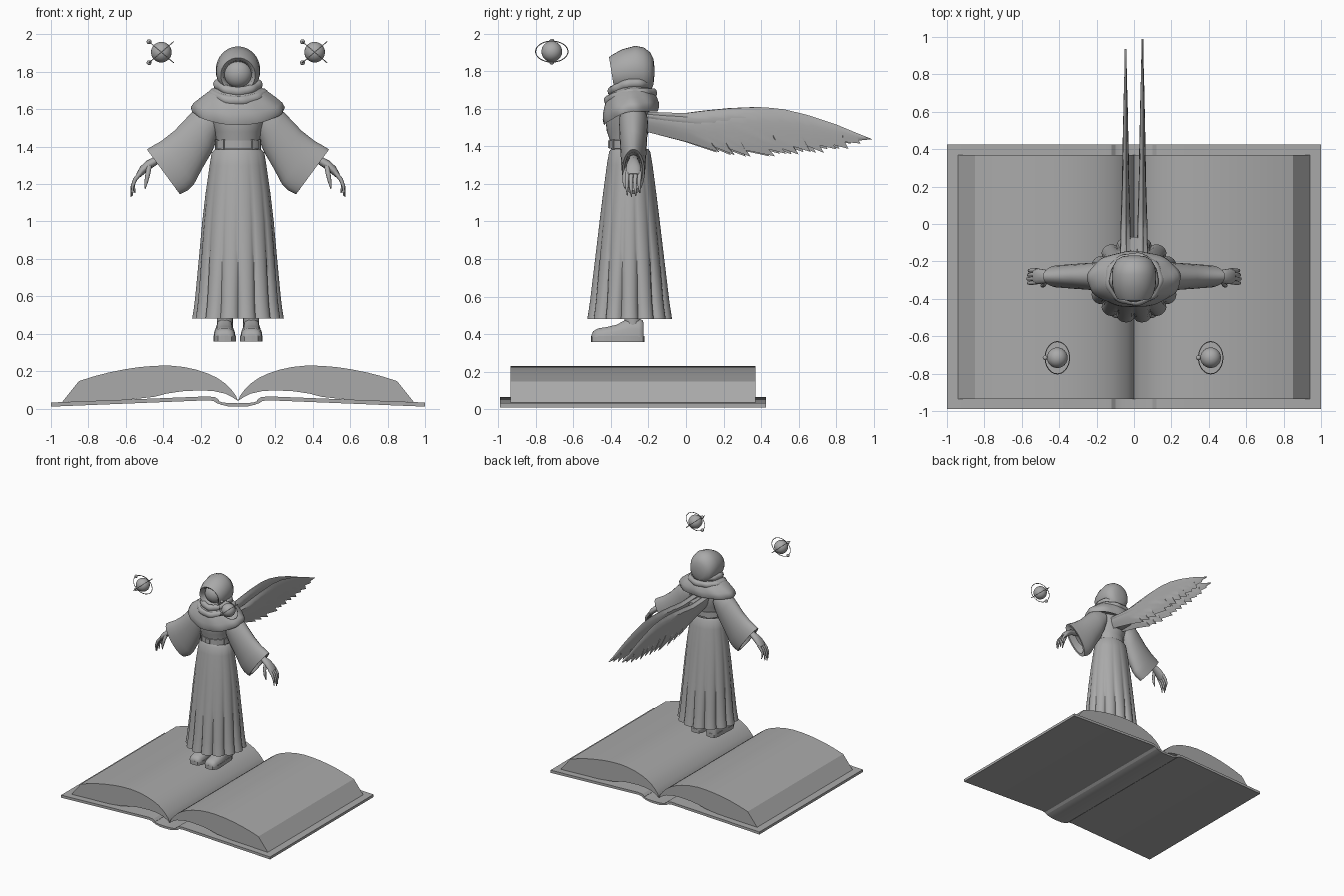
import bpy, math
from math import sin, cos, pi
from mathutils import Vector as V

if "Cube" in bpy.data.objects:
    bpy.data.objects.remove(bpy.data.objects["Cube"])

mat = bpy.data.materials.new("stone grey")
mat.diffuse_color = (0.4, 0.4, 0.4, 1)
mat.use_nodes = True
mat.node_tree.nodes["Principled BSDF"].inputs["Base Color"].default_value = mat.diffuse_color
CY = -0.3  # depth of the figure's axis


def make(name, verts, faces, smooth=40):
    me = bpy.data.meshes.new(name)
    me.from_pydata([tuple(v) for v in verts], [], faces)
    me.materials.append(mat)
    ob = bpy.data.objects.new(name, me)
    bpy.context.collection.objects.link(ob)
    bpy.ops.object.select_all(action='DESELECT')
    ob.select_set(True)
    bpy.context.view_layer.objects.active = ob
    bpy.ops.object.mode_set(mode='EDIT')
    bpy.ops.mesh.select_all(action='SELECT')
    bpy.ops.mesh.normals_make_consistent(inside=False)
    bpy.ops.object.mode_set(mode='OBJECT')
    bpy.ops.object.shade_smooth_by_angle(angle=math.radians(smooth))
    return ob


def loft(name, rings, caps=(True, True), closed=False, smooth=40):
    n, m = len(rings[0]), len(rings)
    faces = []
    for i in range(m if closed else m - 1):
        a, b = i * n, (i + 1) % m * n
        faces += [(a + j, a + (j + 1) % n, b + (j + 1) % n, b + j) for j in range(n)]
    if not closed:
        if caps[0]:
            faces.append(tuple(range(n))[::-1])
        if caps[1]:
            faces.append(tuple(range((m - 1) * n, m * n)))
    return make(name, [p for r in rings for p in r], faces, smooth)


def ell(c, u, v, n=24):
    c, u, v = V(c), V(u), V(v)
    return [c + u * cos(2 * pi * k / n) + v * sin(2 * pi * k / n) for k in range(n)]


def level(z, rx, ry, cy=CY, n=32):
    return ell((0, cy, z), (rx, 0, 0), (0, ry, 0), n)


def tube(name, pts, radii, n=10):
    pts, rings = [V(p) for p in pts], []
    for i, p in enumerate(pts):
        d = (pts[min(i + 1, len(pts) - 1)] - pts[max(i - 1, 0)]).normalized()
        u = d.cross(V((0, 1, 0))).normalized()
        rings.append(ell(p, u * radii[i], d.cross(u) * radii[i], n))
    return loft(name, rings, smooth=60)


def ball(name, c, r, n=20):
    rings = [ell(V(c) + V((0, 0, -r * cos(pi * i / n))), (r * sin(pi * i / n), 0, 0),
                 (0, r * sin(pi * i / n), 0), n) for i in range(1, n)]
    return loft(name, rings, smooth=60)


def extrude_y(name, prof, y0, y1):
    return loft(name, [[V((x, y, z)) for x, z in prof] for y in (y0, y1)], smooth=25)


# Open book: page blocks, covers and spine
for s, side in ((1, "right"), (-1, "left")):
    pages = [(0, .04), (.012, .07), (.035, .1), (.07, .135), (.11, .163), (.16, .187), (.22, .207),
             (.29, .222), (.37, .23), (.45, .228), (.53, .221), (.61, .209), (.69, .193),
             (.77, .172), (.85, .147), (.94, .035), (.6, .046), (.45, .062), (.38, .08),
             (.3, .092), (.2, .097), (.13, .093), (.07, .08), (.03, .06)]
    extrude_y(side + "_pages", [(s * x, z) for x, z in pages], -.935, .37)
    cover = [(.1, .043), (.12, .06), (.16, .065), (1, .032), (1, .01), (.16, .044), (.13, .04), (.11, .026)]
    extrude_y(side + "_cover", [(s * x, z) for x, z in cover], -.99, .425)
arc = [(-.115, .045), (-.09, .034), (-.06, .03), (0, .028), (.06, .03), (.09, .034), (.115, .045)]
under = [(.115, .03), (.09, .02), (.055, .012), (.025, .01), (-.025, .01), (-.055, .012), (-.09, .02), (-.115, .03)]
extrude_y("spine", arc + under, -.99, .425)

# Skirt with folds deepening towards the hem
skirt = []
for z, rx, ry, f in ((1.30, .10, .09, 0), (1.385, .125, .1, 0), (1.37, .14, .11, 0), (1.30, .151, .122, .005),
                     (1.15, .172, .142, .01), (1.0, .188, .16, .02), (.85, .2, .177, .03),
                     (.7, .211, .193, .045), (.58, .22, .205, .06), (.53, .226, .212, .06),
                     (.48, .234, .22, .06)):
    ring = []
    for k in range(112):
        a = 2 * pi * k / 112
        w = abs(cos(7 * a)) ** .6 * 2 - 1.2
        r = 1 + f * w
        ring.append(V((rx * r * cos(a), CY + ry * r * sin(a), z)))
    skirt.append(ring)
loft("skirt", skirt, (True, False), smooth=60)

# Torso, belt, loops and buckle
loft("torso", [level(z, rx, ry, -.31) for z, rx, ry in
     ((1.36, .11, .088), (1.43, .115, .095), (1.48, .125, .112), (1.55, .15, .12), (1.62, .17, .11), (1.68, .1, .08))])
loft("belt", [level(z, rx, ry, -.31) for z, rx, ry in
     ((1.39, .11, .09), (1.388, .124, .1), (1.432, .122, .1), (1.435, .11, .09))])


def box(name, c, d, rot=0):
    u, v = V((cos(rot), sin(rot), 0)) * d[0], V((-sin(rot), cos(rot), 0)) * d[1]
    rings = [[V(c) + V((0, 0, h * d[2])) + a * u + b * v
              for a, b in ((-1, -1), (1, -1), (1, 1), (-1, 1))] for h in (-1, 1)]
    return loft(name, rings)


box("buckle", (0, -.41, 1.411), (.018, .006, .02))
for i, a in enumerate((-130, -50, -160, -20, 50, 130)):
    a = math.radians(a)
    box("belt_loop_%d" % i, (.122 * cos(a), -.31 + .1 * sin(a), 1.411), (.007, .005, .027), a + pi / 2)


# Draped mantle and rolled cowl, both dipping at the front
def drape(z, rx, ry, dip, wob, n=72, cy=-.295):
    pts = []
    for k in range(n):
        a = 2 * pi * k / n
        r = 1 + wob * cos(9 * a + z * 30)
        pts.append(V((rx * r * cos(a), cy + ry * r * sin(a), z - dip * max(0, -sin(a)) ** 1.5)))
    return pts


loft("mantle", [drape(*r) for r in ((1.60, .21, .115, .06, .01), (1.585, .242, .142, .07, .015),
     (1.61, .25, .15, .07, .015), (1.635, .235, .148, .06, .015), (1.66, .205, .14, .05, .015),
     (1.69, .165, .125, .03, .01), (1.72, .12, .1, .02, 0))], smooth=60)
for name, z, R, D, t in (("lower_cowl_roll", 1.685, .135, .12, .026), ("upper_cowl_roll", 1.735, .108, .1, .026)):
    loft(name, [drape(z + t * sin(b), R + t * cos(b) * .9, D + t * cos(b) * .8, .04, .02)
                for b in [2 * pi * i / 10 for i in range(10)]], closed=True, smooth=60)

# Hood as front-to-back sections with a recessed opening, and the face inside
hood = []
for y, lean, rx, lo, hi in ((-.33, 0, .07, 1.72, 1.85), (-.385, -.01, .08, 1.705, 1.86),
                            (-.395, -.015, .092, 1.69, 1.875), (-.37, -.02, .105, 1.68, 1.89),
                            (-.33, -.01, .116, 1.68, 1.917), (-.27, 0, .119, 1.68, 1.936),
                            (-.225, 0, .112, 1.68, 1.927), (-.19, 0, .092, 1.69, 1.9),
                            (-.173, 0, .06, 1.73, 1.865), (-.168, 0, .02, 1.78, 1.82)):
    ring = []
    for k in range(32):
        a = 2 * pi * k / 32
        h = cos(a)
        ring.append(V((rx * sin(a), y + lean * h, (lo + hi) / 2 + (hi - lo) / 2 * h)))
    hood.append(ring)
loft("hood", hood, smooth=50)
face = ball("face", (0, 0, 0), .08)
face.scale = (.95, .8, .95)
face.location = (0, -.325, 1.79)

for s, side in ((1, "right"), (-1, "left")):
    # Wide sleeve: top point, bottom point, half depth
    secs = [(.13, 1.63, .10, 1.49, .07), (.2, 1.62, .115, 1.43, .078), (.25, 1.58, .14, 1.37, .075),
            (.34, 1.485, .19, 1.285, .07), (.41, 1.43, .235, 1.2, .066), (.455, 1.405, .265, 1.168, .063),
            (.487, 1.385, .31, 1.145, .06), (.472, 1.37, .325, 1.165, .048), (.40, 1.36, .29, 1.24, .035)]
    loft(side + "_sleeve", [ell((s * (a + c) / 2, -.28, (b + d) / 2), (s * (a - c) / 2, 0, (b - d) / 2),
                                (0, h, 0)) for a, b, c, d, h in secs], smooth=50)
    # Hand with four curled fingers and a thumb
    palm = [(.36, 1.34, .022, .025), (.44, 1.325, .022, .026), (.475, 1.305, .024, .036),
            (.51, 1.275, .022, .042), (.535, 1.245, .014, .04)]
    loft(side + "_hand", [ell((s * x, -.28, z), (s * t * .6, 0, t * .8), (0, w, 0), 14)
                          for x, z, t, w in palm], smooth=60)
    for i in range(4):
        y, e = -.312 + i * .022, (.008, 0, .006, .022)[i]
        tube("%s_finger_%d" % (side, i), [(s * .52, y, 1.262), (s * .55, y - .003, 1.225),
             (s * (.566 - e * .3), y - .004, 1.185 + e * .5), (s * (.573 - e), y, 1.13 + e)],
             (.012, .011, .009, .003))
    tube(side + "_thumb", [(s * .475, -.305, 1.295), (s * .482, -.325, 1.255), (s * .49, -.33, 1.215),
                           (s * .497, -.325, 1.175)], (.014, .013, .01, .003))
    # Leg and boot
    tube(side + "_leg", [(s * .07, -.285, .43), (s * .07, -.285, .6), (s * .07, -.29, 1.0)], (.042, .045, .06), 16)
    boot = []
    for y, w, h in ((-.503, .03, .395), (-.495, .045, .415), (-.47, .054, .43), (-.42, .058, .438), (-.37, .056, .45),
                    (-.34, .052, .466), (-.31, .05, .48), (-.25, .048, .48), (-.232, .042, .475), (-.226, .03, .46)):
        boot.append([V((s * .072 + w * x, y, .385 + (h - .385) * z)) for x, z in
                     ((-1, 0), (-.95, .45), (-.7, .85), (-.3, 1), (.3, 1), (.7, .85), (.95, .45), (1, 0))])
    loft(side + "_boot", boot, smooth=50)
    sole = [(.1, -.505), (.6, -.5), (.95, -.465), (1, -.42), (.9, -.34), (.85, -.26), (.6, -.228), (0, -.222)]
    sole = sole + [(-x, y) for x, y in sole[::-1] if x > 0]
    loft(side + "_sole", [[V((s * .072 + .06 * x, y, z)) for x, y in sole] for z in (.357, .39)])


# Wings: columns run from the leading edge to a row of feather tips and notches
def wing(name, x, top, low, thick, stretch):
    rows, rings = 6, []
    y_end = top[-1][0]
    for (ty, tz), (ly, lz) in zip(top, low):
        t = thick * max(.1, 1 - (ty + .2) / (y_end + .2)) ** .7
        side = []
        for sg in (1, -1):
            for r in range(rows + 1):
                v = (r if sg > 0 else rows - r) / rows
                if sg < 0 and r in (0, rows):
                    continue
                w = t * (sin(pi * v ** .6) * .9 + .1 * (1 - v)) + .0012
                y = ty + (ly - ty) * v
                side.append(V((x + sg * w, -.2 + (y + .2) * stretch, tz + (lz - tz) * v)))
        rings.append(side)
    loft(name, rings, smooth=35)


def edge(pts, y):
    for (a, p), (b, q) in zip(pts, pts[1:]):
        if y <= b:
            return p + (q - p) * max(0, y - a) / (b - a)
    return pts[-1][1]


lead = [(-.22, 1.585), (-.1, 1.58), (0, 1.577), (.1, 1.59), (.25, 1.604), (.4, 1.61), (.52, 1.598),
        (.65, 1.567), (.8, 1.517), (.92, 1.467), (.985, 1.441)]
low = [(-.22, 1.48), (-.1, 1.45), (0, 1.425), (.08, 1.4), (.18, 1.368), (.155, 1.395), (.26, 1.353),
       (.235, 1.385), (.345, 1.345), (.315, 1.38), (.475, 1.347), (.42, 1.39), (.535, 1.36),
       (.5, 1.392), (.6, 1.357), (.57, 1.4), (.665, 1.37), (.64, 1.405), (.735, 1.365), (.7, 1.408),
       (.8, 1.385), (.77, 1.412), (.865, 1.387), (.83, 1.425), (.93, 1.415), (.91, 1.43), (.99, 1.438)]
n = len(low)
tops = [(y, edge(lead, y)) for y in [-.22 + 1.205 * i / (n - 1) for i in range(n)]]
covert = [(y, .45 * edge(lead, y) + .55 * z) for y, z in low[:18]]
for x, side, k in ((.045, "right", 1), (-.045, "left", .955)):
    wing(side + "_wing", x, tops, low, .025, k)
    wing(side + "_wing_coverts", x, [(y, z - .004) for y, z in tops[:18]], covert, .03, k)
box("wing_root", (0, -.13, 1.52), (.03, .06, .04))

# Floating orbs with two crossed rings and a bead on each
for cx, side in ((.41, "right"), (-.41, "left")):
    c = V((cx, -.715, 1.905))
    ball(side + "_orb", c, .055, 24)
    for s, tag in ((1, "upper"), (-1, "lower")):
        d, up = V((.76, 0, -.65 * s)), V((.65 * s, 0, .76))
        rings = []
        for i in range(48):
            a = 2 * pi * i / 48
            o = d * cos(a) + V((0, 1, 0)) * sin(a)
            rings.append(ell(c + o * .086, o * .0028, up * .0028, 6))
        loft("%s_%s_ring" % (side, tag), rings, closed=True, smooth=60)
        ball("%s_%s_bead" % (side, tag), c - d * .086, .013, 12)
